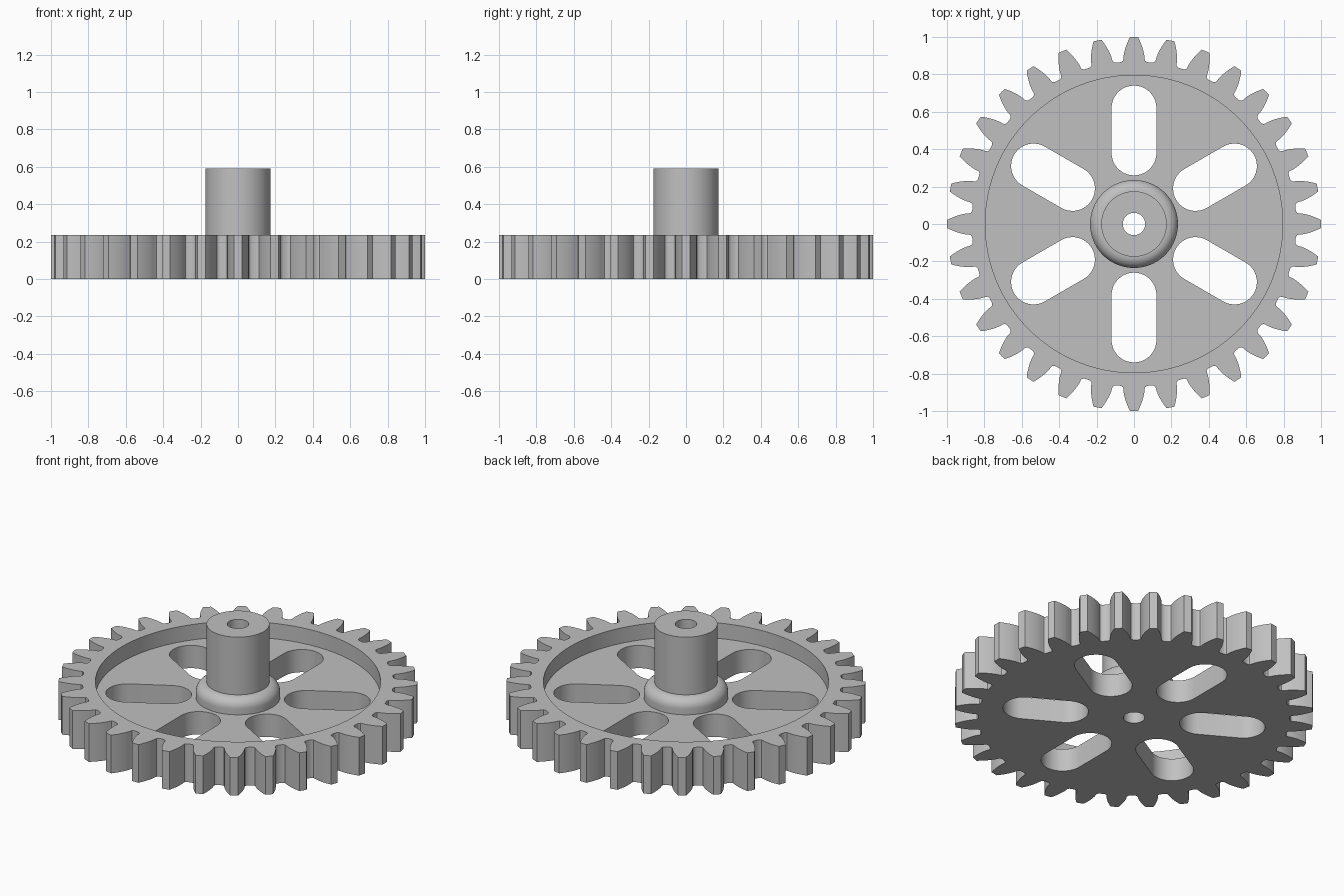
import bpy, bmesh, math
from math import sin, cos, pi, radians

# Gear proportions
TEETH = 32
TIP, PITCH, ROOT = 1.0, 0.941, 0.868
BASE = PITCH * cos(radians(20))
RIM_TOP, WEB_TOP, HUB_TOP = 0.235, 0.14, 0.59
RIM_INNER, BORE = 0.795, 0.06

if "Cube" in bpy.data.objects:
    bpy.data.objects.remove(bpy.data.objects["Cube"])

grey = bpy.data.materials.new("Plain grey")
colour = (0.53, 0.53, 0.53, 1)
grey.use_nodes = True
grey.diffuse_color = colour
grey.node_tree.nodes["Principled BSDF"].inputs["Base Color"].default_value = colour


def make_object(name, bm):
    bmesh.ops.recalc_face_normals(bm, faces=bm.faces)
    mesh = bpy.data.meshes.new(name)
    bm.to_mesh(mesh)
    bm.free()
    mesh.materials.append(grey)
    obj = bpy.data.objects.new(name, mesh)
    bpy.context.collection.objects.link(obj)
    return obj


def prism(bm, outline, bottom, top):
    """Extrude a flat outline into a solid."""
    face = bm.faces.new([bm.verts.new((x, y, bottom)) for x, y in outline])
    new = bmesh.ops.extrude_face_region(bm, geom=[face])["geom"]
    verts = [v for v in new if isinstance(v, bmesh.types.BMVert)]
    bmesh.ops.translate(bm, verts=verts, vec=(0, 0, top - bottom))


def circle(radius, count=128):
    return [(radius * cos(2 * pi * i / count), radius * sin(2 * pi * i / count))
            for i in range(count)]


def involute(angle):
    return math.tan(angle) - angle


def tooth_half():
    """Root to tip points of one flank, as (radius, angle from tooth centre)."""
    points = [(ROOT, 0.088), (ROOT + 0.002, 0.076), (ROOT + 0.008, 0.067)]
    for i in range(8):
        r = BASE + (TIP - BASE) * i / 7
        half = pi / (2 * TEETH) + involute(radians(20)) - involute(math.acos(min(1, BASE / r)))
        points.append((r, half))
    return points


def gear_outline():
    half = tooth_half()
    tooth = [(r, -a) for r, a in half] + [(TIP, 0)] + [(r, a) for r, a in reversed(half)]
    return [(r * cos(a + 2 * pi * k / TEETH), r * sin(a + 2 * pi * k / TEETH))
            for k in range(TEETH) for r, a in tooth]


def slot_outline(turn, inner=0.38, outer=0.62, radius=0.12, steps=20):
    points = []
    for centre, start in ((outer, -pi / 2), (inner, pi / 2)):
        for i in range(steps + 1):
            a = start + pi * i / steps
            points.append((centre + radius * cos(a), radius * sin(a)))
    return [(x * cos(turn) - y * sin(turn), x * sin(turn) + y * cos(turn)) for x, y in points]


def smooth(obj):
    bpy.ops.object.select_all(action="DESELECT")
    obj.select_set(True)
    bpy.context.view_layer.objects.active = obj
    bpy.ops.object.shade_smooth_by_angle(angle=radians(30))


# Toothed wheel blank
bm = bmesh.new()
prism(bm, gear_outline(), 0, RIM_TOP)
wheel = make_object("gear_wheel", bm)

# Cutters: dished recess, then the bore and six slots
bm = bmesh.new()
prism(bm, circle(RIM_INNER), WEB_TOP, RIM_TOP + 0.2)
recess = make_object("recess_cutter", bm)
bm = bmesh.new()
prism(bm, circle(BORE, 48), -0.1, RIM_TOP + 0.1)
for k in range(6):
    prism(bm, slot_outline(pi / 2 + k * pi / 3), -0.1, RIM_TOP + 0.1)
holes = make_object("slot_and_bore_cutter", bm)

for cutter in (recess, holes):
    cutter.hide_render = True
    mod = wheel.modifiers.new(cutter.name, "BOOLEAN")
    mod.operation = "DIFFERENCE"
    mod.solver = "EXACT"
    mod.object = cutter
bpy.context.view_layer.update()
cut_mesh = bpy.data.meshes.new_from_object(
    wheel.evaluated_get(bpy.context.evaluated_depsgraph_get()))
wheel.modifiers.clear()
wheel.data = cut_mesh
for cutter in (recess, holes):
    bpy.data.objects.remove(cutter)
smooth(wheel)

# Hub: rounded collar, shaft and bore, turned as one profile
SHAFT, COLLAR = 0.175, 0.235
ROUND = COLLAR - SHAFT
profile = [(COLLAR, WEB_TOP)]
for i in range(9):
    a = i / 8 * pi / 2
    profile.append((SHAFT + ROUND * cos(a), RIM_TOP - ROUND + ROUND * sin(a)))
profile += [(SHAFT, HUB_TOP), (BORE, HUB_TOP), (BORE, WEB_TOP)]
bm = bmesh.new()
verts = [bm.verts.new((r, 0, z)) for r, z in profile]
edges = [bm.edges.new(pair) for pair in zip(verts, verts[1:])]
bmesh.ops.spin(bm, geom=verts + edges, cent=(0, 0, 0), axis=(0, 0, 1),
               angle=2 * pi, steps=96, use_merge=True)
bmesh.ops.remove_doubles(bm, verts=bm.verts, dist=0.0001)
hub = make_object("hub", bm)
# Turn the open shell outward by checking its top face
top = max(hub.data.polygons, key=lambda p: p.center.z)
if top.normal.z < 0:
    hub.data.flip_normals()
smooth(hub)
